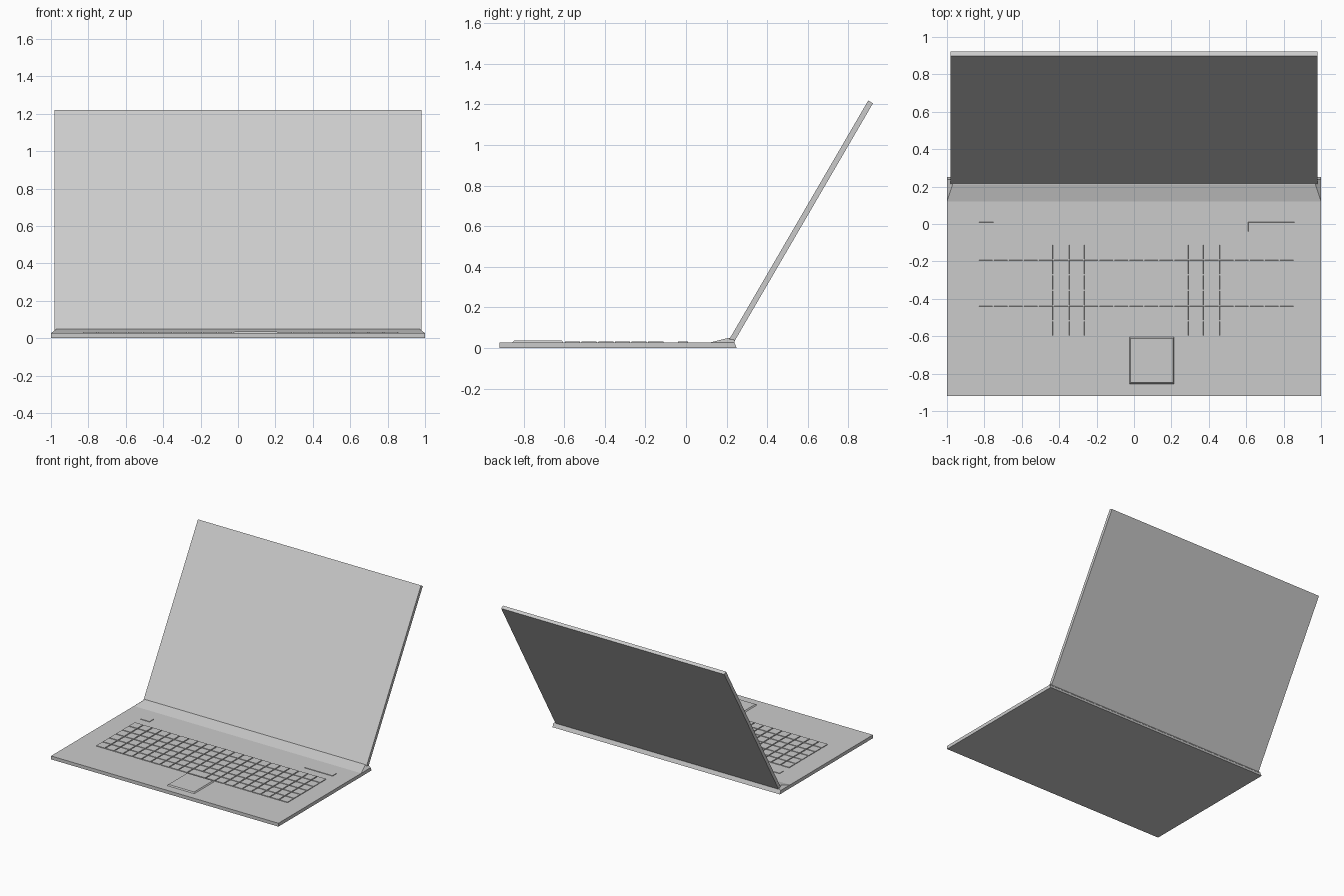
import bpy, bmesh, math
from mathutils import Vector

if "Cube" in bpy.data.objects:
    bpy.data.objects.remove(bpy.data.objects["Cube"])


def make_object(name, bm):
    bmesh.ops.recalc_face_normals(bm, faces=bm.faces)
    mesh = bpy.data.meshes.new(name)
    bm.to_mesh(mesh)
    bm.free()
    obj = bpy.data.objects.new(name, mesh)
    bpy.context.collection.objects.link(obj)
    return obj


def prism(name, profile):
    """Extrude a (y, z, half width) outline across x, symmetric about x = 0."""
    bm = bmesh.new()
    left = [bm.verts.new((-w, y, z)) for y, z, w in profile]
    right = [bm.verts.new((w, y, z)) for y, z, w in profile]
    bm.faces.new(left)
    bm.faces.new(right[::-1])
    n = len(profile)
    for i in range(n):
        j = (i + 1) % n
        bm.faces.new((left[i], right[i], right[j], left[j]))
    return make_object(name, bm)


def add_block(bm, x0, x1, y0, y1, z0, z1, taper=0.0):
    """Box whose top is inset by taper."""
    low = [bm.verts.new(p) for p in
           ((x0, y0, z0), (x1, y0, z0), (x1, y1, z0), (x0, y1, z0))]
    t = taper
    top = [bm.verts.new(p) for p in
           ((x0 + t, y0 + t, z1), (x1 - t, y0 + t, z1),
            (x1 - t, y1 - t, z1), (x0 + t, y1 - t, z1))]
    bm.faces.new(low[::-1])
    bm.faces.new(top)
    for i in range(4):
        j = (i + 1) % 4
        bm.faces.new((low[i], low[j], top[j], top[i]))


def block(name, *dims):
    bm = bmesh.new()
    add_block(bm, *dims)
    return make_object(name, bm)


TOP = 0.027

# Flat base slab
prism("base", [(-0.92, 0, 1), (0.25, 0, 1), (0.238, TOP, 1), (-0.92, TOP, 1)])

# Ramp rising to the hinge, narrowing at its top edge
prism("hinge_ramp", [(0.12, TOP, 1), (0.24, TOP, 1),
                     (0.235, 0.05, 0.97), (0.212, 0.05, 0.97)])

# Lid leaning back at sixty degrees
angle = math.radians(59.8)
along = Vector((math.cos(angle), math.sin(angle)))
depth = Vector((-math.sin(angle), math.cos(angle))) * 0.027
back_low = Vector((0.236, 0.028))
back_high = back_low + along * 1.362
corners = [back_low, back_high, back_high + depth, back_low + depth]
prism("lid", [(c.x, c.y, 0.981) for c in corners])

# Keyboard: 6 rows of 21 keys, with a double-width space bar
bm = bmesh.new()
cols, rows, gap = 21, 6, 0.006
px, py = 1.69 / cols, 0.492 / rows
for r in range(rows):
    for c in range(cols):
        space_bar = r == rows - 1 and c in (10, 11)
        if space_bar and c == 11:
            continue
        x0 = -0.833 + c * px
        y1 = -0.108 - r * py
        width = px * 2 if space_bar else px
        add_block(bm, x0 + gap / 2, x0 + width - gap / 2,
                  y1 - py + gap / 2, y1 - gap / 2, 0.02, 0.032, 0.001)
make_object("keyboard_keys", bm)

# Raised touchpad
block("touchpad", -0.03, 0.22, -0.86, -0.6, 0.02, 0.036, 0.012)

# Power button and media strip above the keyboard
block("power_button", -0.83, -0.75, -0.04, 0.01, 0.02, 0.031, 0.001)
block("media_strip", 0.61, 0.86, -0.04, 0.01, 0.02, 0.031, 0.001)
